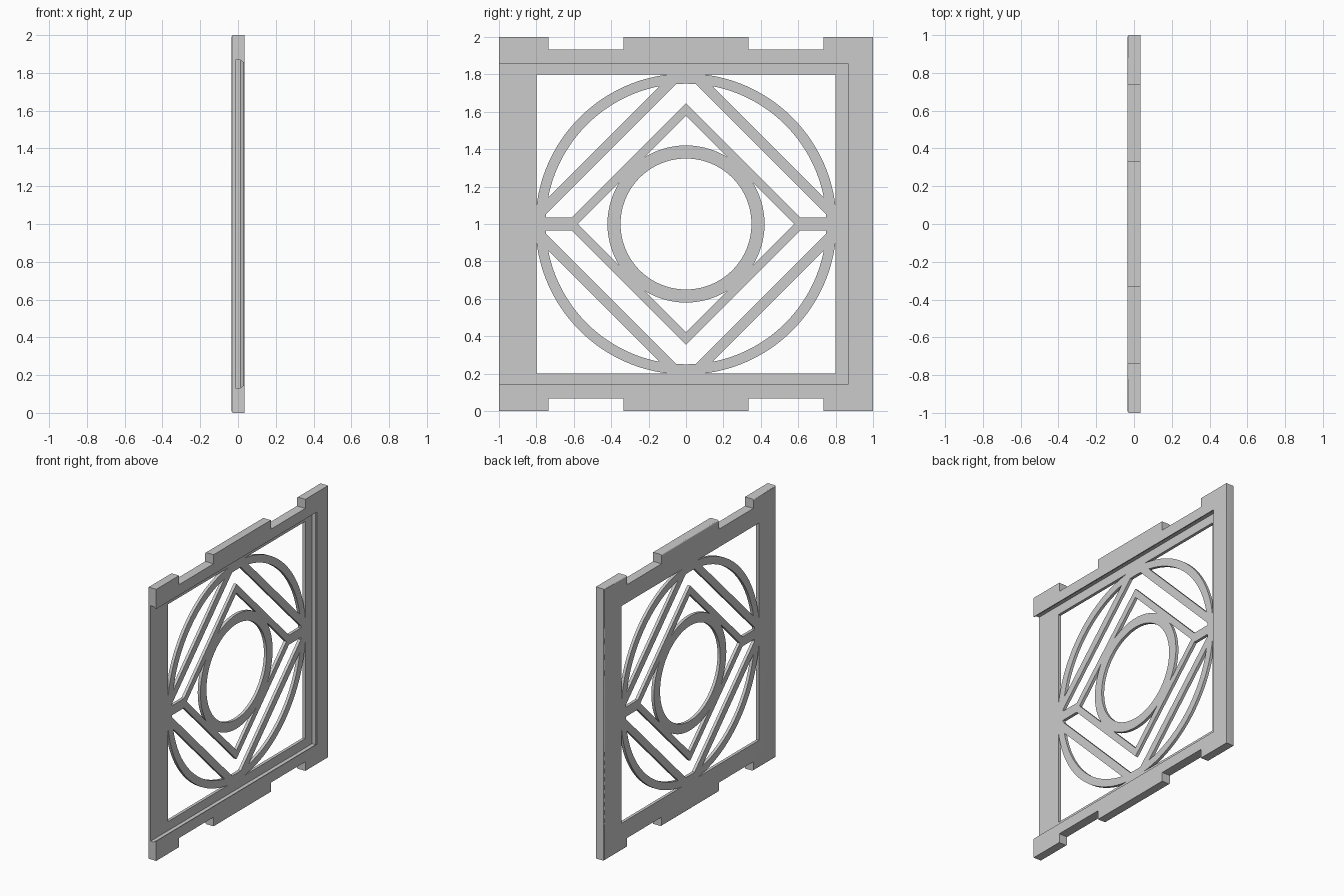
import bpy, bmesh
from math import sin, cos, asin, acos, radians, degrees, sqrt

cube = bpy.data.objects.get("Cube")
if cube:
    bpy.data.objects.remove(cube, do_unlink=True)

BACK, FLOOR, FACE = -0.034, -0.012, 0.034   # panel depth levels along x

grey = bpy.data.materials.new("plain grey")
grey.use_nodes = True
colour = (0.6, 0.6, 0.6, 1)
grey.diffuse_color = colour
grey.node_tree.nodes["Principled BSDF"].inputs["Base Color"].default_value = colour


def loft(bm, sections):
    """Closed solid through matching loops given as (x, [(y, height)])."""
    rings = [[bm.verts.new((x, y, w + 1)) for y, w in pts] for x, pts in sections]
    bm.faces.new(rings[0])
    bm.faces.new(rings[-1])
    for a, b in zip(rings, rings[1:]):
        for i in range(len(a)):
            j = (i + 1) % len(a)
            bm.faces.new((a[i], a[j], b[j], b[i]))


def make(name, bm):
    bmesh.ops.recalc_face_normals(bm, faces=bm.faces)
    mesh = bpy.data.meshes.new(name)
    bm.to_mesh(mesh)
    bm.free()
    mesh.materials.append(grey)
    obj = bpy.data.objects.new(name, mesh)
    bpy.context.collection.objects.link(obj)
    return obj


def arc(r, a0, a1, n):
    angles = [radians(a0 + (a1 - a0) * i / n) for i in range(n + 1)]
    return [(r * cos(a), r * sin(a)) for a in angles]


def turn(pts, quarter):
    for _ in range(quarter):
        pts = [(-w, y) for y, w in pts]
    return pts


def spread(s, r):
    """Half angle cut from circle r by the diamond side |y| + |w| = s."""
    return degrees(acos(s / sqrt(2) / r))


# Panel outline with notches on the top, bottom and back edges
IN, A, B = 0.933, 0.333, 0.735
top = [(B, 1), (B, IN), (A, IN), (A, 1)]
top += [(-y, w) for y, w in reversed(top)]
side = [(w, -y) for y, w in top]
side.reverse()
bottom = [(y, -w) for y, w in reversed(top)]
outline = [(-1, -1)] + bottom + [(1, -1)] + side + [(1, 1)] + top + [(-1, 1)]

bm = bmesh.new()
loft(bm, [(BACK, outline), (FACE, outline)])
rim = [e for e in bm.edges if all(v.co.x < 0 for v in e.verts) and
       (all(abs(v.co.z - 1) > 0.999 for v in e.verts) or all(v.co.y > 0.999 for v in e.verts))]
bmesh.ops.bevel(bm, geom=rim, offset=0.01, segments=3, profile=0.5, affect='EDGES')
panel = make("tracery_panel", bm)

# Openings of the tracery
R_IN, R_OUT, HUB, STRUT = 0.75, 0.805, 0.42, 0.035
holes = [arc(0.35, 0, 357.5, 143)]
d_seg, d_hub = spread(0.877, R_IN), spread(0.58, HUB)
d_band, d_frame = spread(0.8, R_IN), degrees(acos(0.8 / R_OUT))
a_strut = degrees(asin(STRUT / R_IN))
band = (arc(R_IN, a_strut, 45 - d_band, 2) + arc(R_IN, 45 + d_band, 135 - d_band, 6)
        + arc(R_IN, 135 + d_band, 180 - a_strut, 2)
        + [(-0.61, STRUT), (0, 0.645), (0.61, STRUT)])
for q in range(4):
    holes.append(turn(arc(R_IN, 45 - d_seg, 45 + d_seg, 32), q))
    holes.append(turn([(0.58, 0)] + arc(HUB, 45 - d_hub, d_hub - 45, 24), q))
    holes.append(turn([(0.8, 0.8)] + arc(R_OUT, 90 - d_frame, d_frame, 36), q))
    if q % 2 == 0:
        holes.append(turn(band, q))
bm = bmesh.new()
for pts in holes:
    loft(bm, [(-0.1, pts), (0.1, pts)])
hole_cutter = make("hole_cutter", bm)


# Sliding groove, undercut and open at the front end
def groove(grow):
    w, y = 0.855 + grow, 0.868 + grow
    return [(-1.1, -w), (y, -w), (y, w), (-1.1, w)]


bm = bmesh.new()
loft(bm, [(FLOOR, groove(0.012)), (0.014, groove(0.012)),
          (0.028, groove(0)), (0.06, groove(0))])
groove_cutter = make("groove_cutter", bm)

# Cut the openings and the groove
bpy.context.view_layer.objects.active = panel
for cutter in (groove_cutter, hole_cutter):
    mod = panel.modifiers.new("cut", 'BOOLEAN')
    mod.operation, mod.solver, mod.object = 'DIFFERENCE', 'EXACT', cutter
    bpy.ops.object.modifier_apply(modifier=mod.name)
    bpy.data.objects.remove(cutter, do_unlink=True)

bpy.ops.object.select_all(action='DESELECT')
panel.select_set(True)
bpy.ops.object.shade_smooth_by_angle(angle=radians(25))
